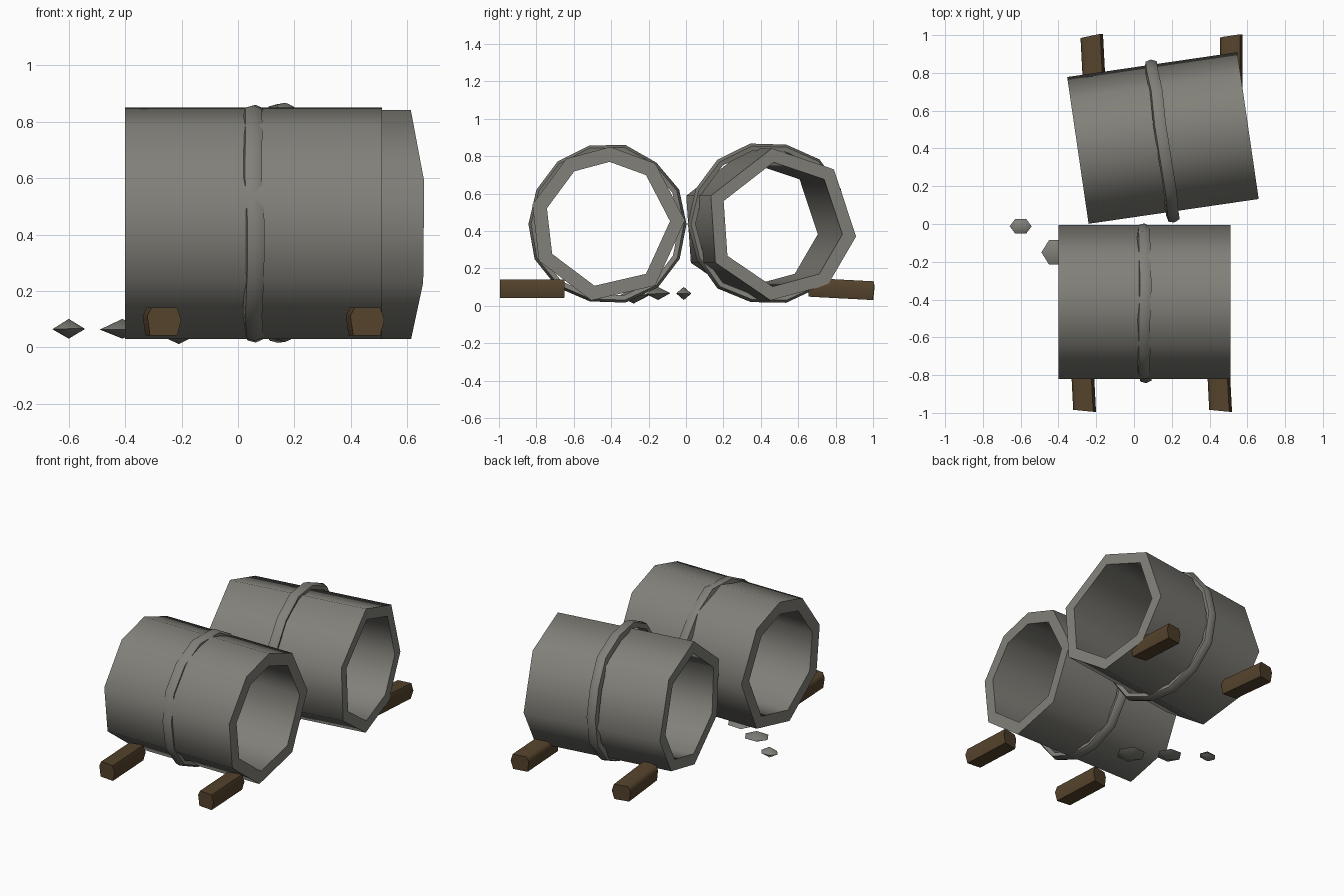
import bpy, bmesh, math, random
from math import cos, sin, radians

random.seed(4)
old = bpy.data.objects.get("Cube")
if old:
    bpy.data.objects.remove(old, do_unlink=True)


def material(name, rgb):
    m = bpy.data.materials.new(name)
    m.use_nodes = True
    m.diffuse_color = (*rgb, 1)
    m.node_tree.nodes["Principled BSDF"].inputs["Base Color"].default_value = (*rgb, 1)
    return m


STONE = material("grey stone", (0.22, 0.215, 0.19))
WOOD = material("dark wood", (0.09, 0.056, 0.025))


def finish(bm, name, mat, loc, turn=(0, 0, 0), angle=60):
    bmesh.ops.recalc_face_normals(bm, faces=bm.faces)
    me = bpy.data.meshes.new(name)
    bm.to_mesh(me)
    bm.free()
    me.materials.append(mat)
    ob = bpy.data.objects.new(name, me)
    bpy.context.collection.objects.link(ob)
    ob.location = loc
    ob.rotation_euler = [radians(a) for a in turn]
    bpy.ops.object.select_all(action='DESELECT')
    ob.select_set(True)
    bpy.context.view_layer.objects.active = ob
    bpy.ops.object.shade_smooth_by_angle(angle=radians(angle))
    return ob


def loop(bm, x, r, angles):
    return [bm.verts.new((x, r * cos(radians(a)), r * sin(radians(a)))) for a in angles]


def bridge(bm, a, b):
    for i in range(len(a)):
        j = (i + 1) % len(a)
        bm.faces.new((a[i], a[j], b[j], b[i]))


# Hollow pipe along x with uneven facets
def pipe(name, loc, yaw, outer, angles):
    bm = bmesh.new()
    half, inner = 0.455, 0.335
    rings = [loop(bm, x, r, angles) for x, r in
             ((-half, outer), (half, outer), (half, inner), (-half, inner))]
    for i in range(4):
        bridge(bm, rings[i], rings[(i + 1) % 4])
    finish(bm, name, STONE, loc, (0, 0, yaw))


# Rough band wrapped round a pipe
def band(name, loc, yaw, radius, sides=14):
    bm = bmesh.new()
    section = ((-0.034, -0.02), (-0.026, 0.012), (0.004, 0.02), (0.034, 0.006), (0.028, -0.02))
    rows = []
    for k in range(sides):
        a = 2 * math.pi * k / sides
        r0 = radius - 0.018 + random.uniform(-0.008, 0.008)
        shift = random.uniform(-0.006, 0.006)
        rows.append([bm.verts.new((x + shift, (r0 + d) * cos(a), (r0 + d) * sin(a)))
                     for x, d in section])
    for k in range(sides):
        bridge(bm, rows[k], rows[(k + 1) % sides])
    finish(bm, name, STONE, loc, (0, 0, yaw))


# Chipped wooden chock lying along y
def chock(name, loc, turn):
    bm = bmesh.new()
    shape = ((-0.06, 0.02), (-0.045, 0.05), (0.045, 0.05),
             (0.06, 0.005), (0.045, -0.05), (-0.05, -0.05))
    ends = [[bm.verts.new((x, y + s * x * 0.15, z)) for x, z in shape]
            for y, s in ((-0.165, -1), (0.165, 1))]
    bridge(bm, *ends)
    for e in ends:
        bm.faces.new(e)
    finish(bm, name, WOOD, loc, turn, 65)


# Small pointed stone
def pebble(name, loc, size):
    bm = bmesh.new()
    sides = 6
    rim = []
    for k in range(sides):
        a = 2 * math.pi * k / sides
        rim.append(bm.verts.new((size[0] * cos(a), size[1] * sin(a),
                                 random.uniform(-0.1, 0.1) * size[2])))
    for z in (size[2], -size[2]):
        tip = bm.verts.new((0, 0, z))
        for k in range(sides):
            bm.faces.new((rim[k], rim[(k + 1) % sides], tip))
    finish(bm, name, STONE, loc)


pipe("front_pipe", (0.055, -0.42, 0.435), 0, 0.415, (3, 52, 88, 122, 165, 208, 258, 308))
band("front_band", (0.055, -0.42, 0.437), 0, 0.425)
pipe("back_pipe", (0.155, 0.443, 0.435), 8.3, 0.41, (97, 158, 210, 262, 308, 351, 46))
band("back_band", (0.15, 0.44, 0.437), 8, 0.433)

for side, x in (("right", -0.27), ("left", 0.45)):
    chock("front_chock_" + side, (x, -0.825, 0.092), (0, 0, 3))
for side, x, yaw in (("right", -0.215, 3), ("left", 0.515, 0)):
    chock("back_chock_" + side, (x, 0.83, 0.09), (-3, 0, yaw))

pebble("small_pebble", (-0.6, -0.012, 0.066), (0.058, 0.045, 0.035))
pebble("middle_pebble", (-0.41, -0.15, 0.066), (0.08, 0.075, 0.035))
pebble("large_pebble", (-0.21, -0.28, 0.055), (0.09, 0.09, 0.043))
